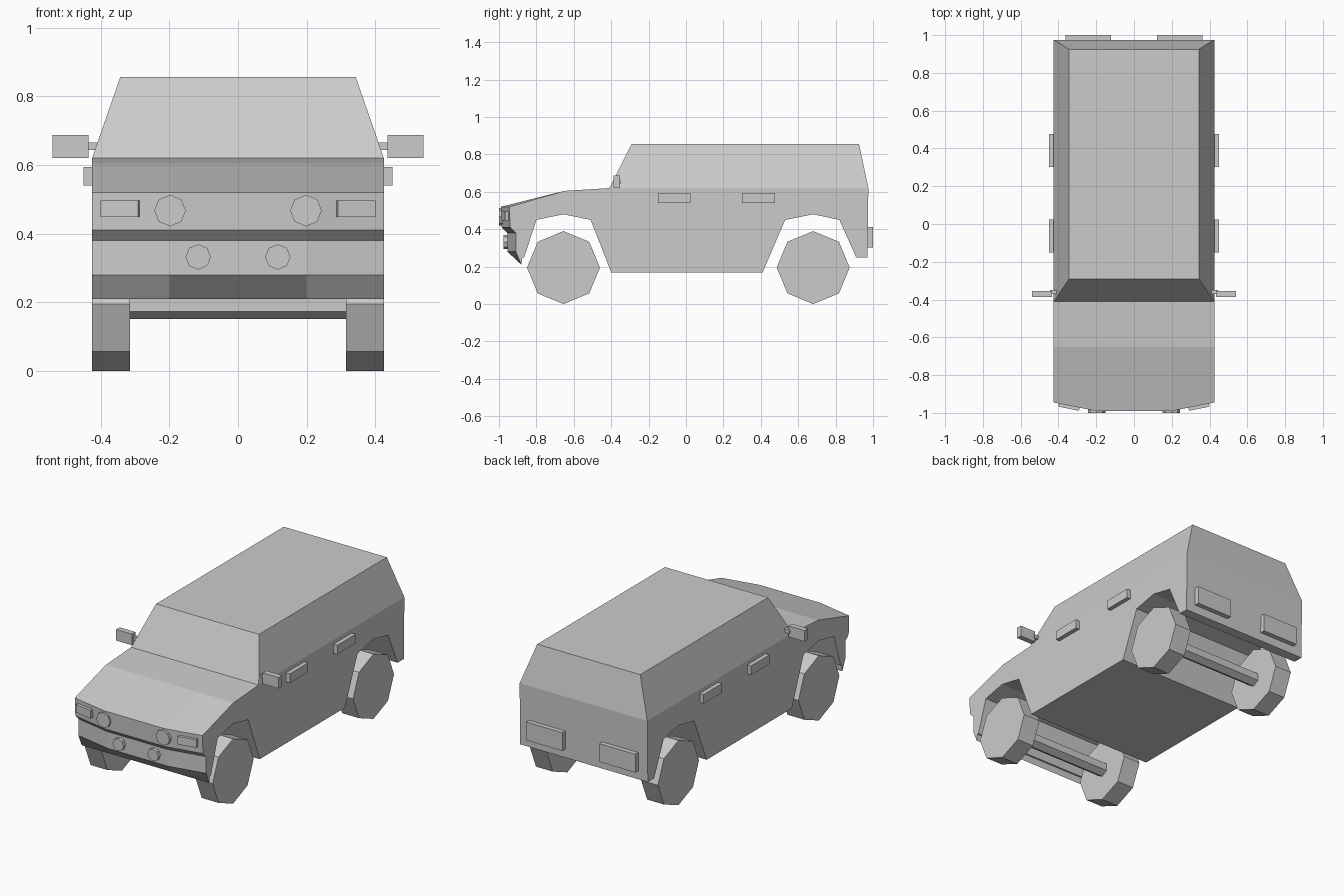
import bpy
import bmesh
import math
from mathutils import Matrix

cube = bpy.data.objects.get("Cube")
if cube:
    bpy.data.objects.remove(cube, do_unlink=True)

grey = bpy.data.materials.new("plain grey")
grey.use_nodes = True
colour = (0.6, 0.6, 0.6, 1)
grey.diffuse_color = colour
grey.node_tree.nodes["Principled BSDF"].inputs["Base Color"].default_value = colour


def finish(name, bm):
    bmesh.ops.recalc_face_normals(bm, faces=bm.faces)
    mesh = bpy.data.meshes.new(name)
    bm.to_mesh(mesh)
    bm.free()
    mesh.materials.append(grey)
    obj = bpy.data.objects.new(name, mesh)
    bpy.context.collection.objects.link(obj)
    return obj


def box(name, centre, size, turn=0):
    bm = bmesh.new()
    place = (Matrix.Translation(centre) @ Matrix.Rotation(turn, 4, "Z")
             @ Matrix.Diagonal((*size, 1)))
    bmesh.ops.create_cube(bm, size=1, matrix=place)
    return finish(name, bm)


def prism(name, centre, radius, depth, sides, axis, spin=0):
    bm = bmesh.new()
    tilt = Matrix.Rotation(math.pi / 2, 4, "Y" if axis == "X" else "X")
    place = Matrix.Translation(centre) @ tilt @ Matrix.Rotation(spin, 4, "Z")
    bmesh.ops.create_cone(bm, cap_ends=True, segments=sides, radius1=radius,
                          radius2=radius, depth=depth, matrix=place)
    return finish(name, bm)


# Lower body: side profile (y, z, setback at the outer corners)
half_width = 0.425
profile = [
    (-0.41, 0.62, 0), (-0.65, 0.605, 0), (-0.99, 0.52, 0.045),
    (-0.985, 0.41, 0.045), (-0.955, 0.38, 0.045), (-0.955, 0.28, 0.045),
    (-0.88, 0.21, 0), (-0.875, 0.25, 0), (-0.875 + 0.01, 0.25, 0),
    (-0.8, 0.45, 0), (-0.655, 0.48, 0), (-0.51, 0.45, 0), (-0.4, 0.17, 0),
    (0.41, 0.17, 0), (0.53, 0.45, 0), (0.68, 0.48, 0), (0.82, 0.45, 0),
    (0.91, 0.25, 0), (0.97, 0.25, 0), (0.975, 0.62, 0),
]
bm = bmesh.new()
rings = []
for x in (-half_width, -0.2, 0.2, half_width):
    outer = abs(x) == half_width
    rings.append([bm.verts.new((x, y + (back if outer else 0), z))
                  for y, z, back in profile])
for a, b in zip(rings, rings[1:]):
    for i in range(len(profile)):
        j = (i + 1) % len(profile)
        bm.faces.new((a[i], a[j], b[j], b[i]))
bm.faces.new(rings[0])
bm.faces.new(rings[-1])
finish("lower_body", bm)

# Tapered cabin, open where it meets the lower body
bm = bmesh.new()
levels = []
for x, front, back, z in ((half_width, -0.41, 0.975, 0.62),
                          (0.343, -0.29, 0.925, 0.857)):
    levels.append([bm.verts.new(p) for p in
                   ((-x, front, z), (x, front, z), (x, back, z), (-x, back, z))])
low, high = levels
for i in range(4):
    j = (i + 1) % 4
    bm.faces.new((low[i], low[j], high[j], high[i]))
bm.faces.new(high)
finish("cabin", bm)

# Wheels and axles
for end, y in (("front", -0.655), ("rear", 0.68)):
    prism(end + "_axle", (0, y, 0.195), 0.044, 0.66, 6, "X", math.pi / 2)
    for side, s in (("left", 1), ("right", -1)):
        prism(f"{end}_{side}_wheel", (s * 0.37, y, 0.195), 0.195, 0.112, 8, "X")

# Details repeated on both sides
for side, s in (("left", 1), ("right", -1)):
    for end, y in (("front", -0.063), ("rear", 0.388)):
        box(f"{end}_{side}_door_handle", (s * 0.433, y, 0.567), (0.035, 0.175, 0.055))
    box(side + "_mirror", (s * 0.488, -0.37, 0.654), (0.106, 0.033, 0.067))
    box(side + "_mirror_arm", (s * 0.42, -0.36, 0.654), (0.05, 0.022, 0.022))
    prism(side + "_headlamp", (s * 0.198, -0.98, 0.467), 0.046, 0.04, 8, "Y")
    prism(side + "_fog_lamp", (s * 0.116, -0.96, 0.332), 0.037, 0.03, 8, "Y")
    box(side + "_indicator", (s * 0.343, -0.963, 0.472), (0.112, 0.03, 0.048), s * 0.197)
    box(side + "_tail_lamp", (s * 0.243, 0.983, 0.357), (0.24, 0.034, 0.11))
